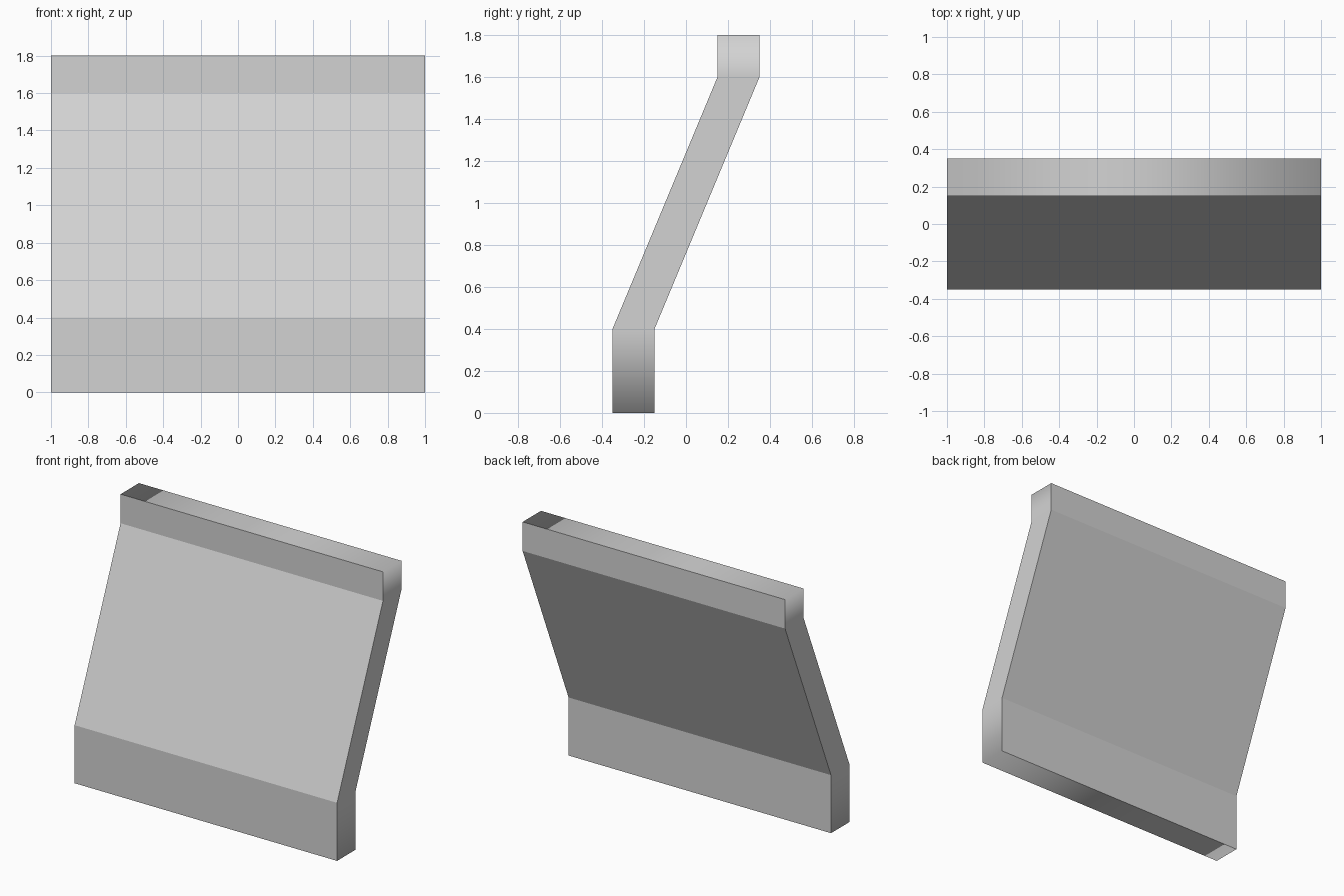
import bpy
import bmesh

cube = bpy.data.objects.get("Cube")
if cube:
    bpy.data.objects.remove(cube, do_unlink=True)

HALF_WIDTH = 1.0
HALF_DEPTH = 0.1
# Centre line of the cranked slab: (y, z) from the foot to the top lip
CENTRE_LINE = [(-0.25, 0.0), (-0.25, 0.4), (0.25, 1.6), (0.25, 1.8)]

grey = bpy.data.materials.new("light_grey")
grey.use_nodes = True
colour = (0.65, 0.65, 0.65, 1.0)
grey.diffuse_color = colour
grey.node_tree.nodes["Principled BSDF"].inputs["Base Color"].default_value = colour

bm = bmesh.new()

# One rectangular ring of vertices at each bend
rings = []
for y, z in CENTRE_LINE:
    corners = [(-1, -1), (1, -1), (1, 1), (-1, 1)]
    rings.append([bm.verts.new((sx * HALF_WIDTH, y + sy * HALF_DEPTH, z))
                  for sx, sy in corners])

# Walls between rings, then the foot and top faces
for low, high in zip(rings, rings[1:]):
    for i in range(4):
        j = (i + 1) % 4
        bm.faces.new((low[i], low[j], high[j], high[i]))
bm.faces.new(rings[0][::-1])
bm.faces.new(rings[-1])
bm.normal_update()

# Flat front and back, softly shaded rim around the edge
for face in bm.faces:
    face.smooth = abs(face.normal.y) < 0.5
for edge in bm.edges:
    edge.smooth = all(face.smooth for face in edge.link_faces)

mesh = bpy.data.meshes.new("slanted_panel")
bm.to_mesh(mesh)
bm.free()
mesh.materials.append(grey)
panel = bpy.data.objects.new("slanted_panel", mesh)
bpy.context.collection.objects.link(panel)
